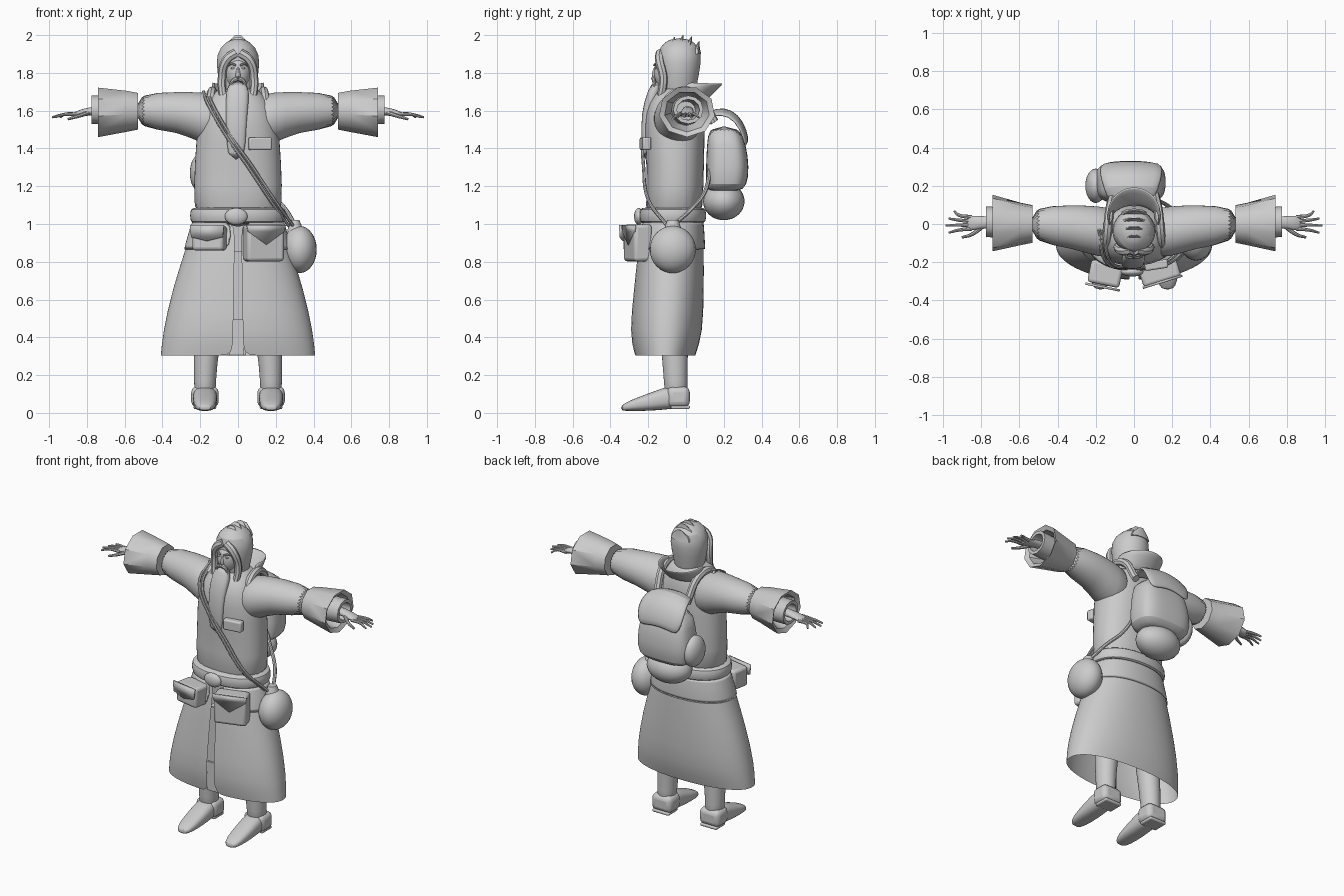
import bpy
import bmesh
from math import sin, cos, pi, copysign
from mathutils import Matrix, Vector

if "Cube" in bpy.data.objects:
    bpy.data.objects.remove(bpy.data.objects["Cube"], do_unlink=True)

grey = bpy.data.materials.new("plain grey")
grey.use_nodes = True
colour = (0.6, 0.6, 0.6, 1)
grey.diffuse_color = colour
grey.node_tree.nodes["Principled BSDF"].inputs["Base Color"].default_value = colour


def finish(obj, mirror=False, subdivide=0, thickness=0, bevel=0, angle=40):
    """Give an object its material, modifiers and shading."""
    obj.data.materials.append(grey)
    bpy.ops.object.select_all(action='DESELECT')
    obj.select_set(True)
    bpy.context.view_layer.objects.active = obj
    bpy.ops.object.shade_smooth_by_angle(angle=angle * pi / 180)
    if bevel:
        mod = obj.modifiers.new("rounded edges", 'BEVEL')
        mod.width, mod.segments = bevel, 3
    if thickness:
        obj.modifiers.new("thickness", 'SOLIDIFY').thickness = thickness
    if subdivide:
        mod = obj.modifiers.new("smooth form", 'SUBSURF')
        mod.levels = mod.render_levels = subdivide
    if mirror:
        obj.modifiers.new("both sides", 'MIRROR')
    return obj


def from_bmesh(name, bm, **options):
    bmesh.ops.recalc_face_normals(bm, faces=bm.faces)
    mesh = bpy.data.meshes.new(name)
    bm.to_mesh(mesh)
    bm.free()
    obj = bpy.data.objects.new(name, mesh)
    bpy.context.collection.objects.link(obj)
    return finish(obj, **options)


def loft(name, rings, axis="z", sides=24, power=2, gap=0, caps=True, **options):
    """Skin superellipse rings: place on axis, two centres, two radii.
    A gap leaves an opening of that half angle facing the front."""
    options.setdefault("subdivide", 1)
    bm = bmesh.new()
    loops = []
    count = sides + 1 if gap else sides
    for place, ca, cb, ra, rb in rings:
        loop = []
        for i in range(count):
            a = -pi / 2 + gap + (2 * pi - 2 * gap) * i / sides
            u = ca + ra * copysign(abs(cos(a)) ** (2 / power), cos(a))
            v = cb + rb * copysign(abs(sin(a)) ** (2 / power), sin(a))
            co = {"x": (place, u, v), "y": (u, place, v), "z": (u, v, place)}[axis]
            loop.append(bm.verts.new(co))
        loops.append(loop)
    for low, high in zip(loops, loops[1:]):
        for i in range(sides):
            j = (i + 1) % count
            bm.faces.new((low[i], low[j], high[j], high[i]))
    if caps and not gap:
        bm.faces.new(loops[0])
        bm.faces.new(loops[-1])
    return from_bmesh(name, bm, **options)


def ball(name, centre, size, **options):
    bm = bmesh.new()
    bmesh.ops.create_uvsphere(bm, u_segments=24, v_segments=16, radius=1)
    bm.transform(Matrix.Translation(centre) @ Matrix.Diagonal((*size, 1)))
    return from_bmesh(name, bm, **options)


def box(name, centre, size, turn=0, bevel=0.015, **options):
    bm = bmesh.new()
    bmesh.ops.create_cube(bm, size=1)
    bm.transform(Matrix.Translation(centre) @ Matrix.Rotation(turn, 4, 'Z')
                 @ Matrix.Diagonal((*size, 1)))
    return from_bmesh(name, bm, bevel=bevel, **options)


def tube(name, points, radius, taper=1, **options):
    """Smooth round cord through a few points."""
    curve = bpy.data.curves.new(name, 'CURVE')
    curve.dimensions = '3D'
    curve.bevel_depth, curve.bevel_resolution = radius, 2
    curve.resolution_u = 6
    curve.use_fill_caps = True
    spline = curve.splines.new('BEZIER')
    spline.bezier_points.add(len(points) - 1)
    for i, (point, co) in enumerate(zip(spline.bezier_points, points)):
        point.co = co
        point.handle_left_type = point.handle_right_type = 'AUTO'
        point.radius = 1 + (taper - 1) * i / (len(points) - 1)
    obj = bpy.data.objects.new(name, curve)
    bpy.context.collection.objects.link(obj)
    bpy.ops.object.select_all(action='DESELECT')
    obj.select_set(True)
    bpy.context.view_layer.objects.active = obj
    bpy.ops.object.convert(target='MESH')
    return finish(bpy.context.object, **options)


def flap(name, outline, centre, turn, thickness=0.012):
    """Flat plate with an outline in x and z, turned about z."""
    bm = bmesh.new()
    place = Matrix.Translation(centre) @ Matrix.Rotation(turn, 4, 'Z')
    bm.faces.new([bm.verts.new(place @ Vector((x, 0, z))) for x, z in outline])
    return from_bmesh(name, bm, thickness=thickness)


# Robe: body, split skirt, hip band, lining and belt
loft("robe_body", [(0.98, 0, -.07, .24, .16), (1.2, 0, -.055, .235, .148),
                   (1.45, 0, -.06, .225, .16), (1.6, 0, -.06, .2, .16),
                   (1.69, 0, -.05, .14, .12), (1.73, 0, -.04, .08, .08)], power=2.3)
loft("skirt", [(.305, 0, -.11, .41, .16), (.42, 0, -.105, .4, .195),
               (.65, 0, -.09, .35, .185), (.86, 0, -.08, .28, .175),
               (1, 0, -.07, .24, .16)], sides=40, power=2.2, gap=.05)
loft("hip_band", [(.86, 0, -.08, .292, .185), (1.02, 0, -.07, .245, .165)],
     power=2.2, gap=.1, thickness=.006)
box("skirt_lining", (-.008, -.235, .58), (.1, .012, .55), bevel=.002)
box("lining_hem", (-.008, -.25, .4), (.08, .012, .19), bevel=.002)
loft("belt", [(1, 0, -.07, .235, .16), (1.01, 0, -.07, .252, .175),
              (1.045, 0, -.07, .258, .18), (1.08, 0, -.07, .252, .175),
              (1.09, 0, -.07, .235, .16)], power=2.2)
ball("belt_buckle", (-.01, -.25, 1.04), (.06, .025, .045))

# Sleeves with hollow turned cuffs
loft("sleeve", [(.05, -.05, 1.54, .13, .14), (.2, -.04, 1.56, .135, .14),
                (.3, -.015, 1.595, .115, .105), (.56, 0, 1.6, .095, .095)],
     axis="x", mirror=True)
loft("cuff", [(.53, 0, 1.6, .1, .1), (.59, 0, 1.6, .112, .112),
              (.74, .005, 1.595, .15, .135), (.725, .005, 1.595, .12, .108),
              (.6, 0, 1.6, .08, .08)], axis="x", sides=9, subdivide=0, mirror=True)
loft("inner_sleeve", [(.56, 0, 1.6, .08, .08), (.775, .012, 1.605, .08, .075),
                      (.775, .012, 1.605, .06, .055), (.6, 0, 1.6, .05, .05)],
     axis="x", sides=12, subdivide=0, mirror=True)

# Hands
loft("palm", [(.65, .01, 1.6, .035, .03), (.78, .01, 1.6, .03, .022),
              (.84, .005, 1.585, .04, .02), (.88, .005, 1.575, .038, .012)],
     axis="x", sides=12, mirror=True)
fingers = {"little": (.04, .94), "ring": (.017, .97), "middle": (-.005, .985), "index": (-.027, .97)}
for finger, (y, tip) in fingers.items():
    tube(finger + "_finger", [(.85, y * .9, 1.58), (.92, y * 1.2, 1.58), (tip, y * 1.7, 1.565)],
         .011, taper=.5, mirror=True)
tube("thumb", [(.79, -.01, 1.59), (.85, -.055, 1.57), (.9, -.07, 1.555)], .013, taper=.5, mirror=True)

# Legs and boots
loft("leg", [(.07, .175, -.05, .06, .065), (.16, .175, -.055, .056, .06),
             (.32, .17, -.06, .068, .072), (.8, .13, -.07, .09, .09)], mirror=True)
loft("boot_foot", [(-.345, .175, .025, .03, .014), (-.3, .175, .038, .055, .028),
                   (-.18, .175, .06, .064, .05), (-.08, .175, .085, .066, .064),
                   (.005, .175, .08, .055, .05)], axis="y", power=2.6, mirror=True)
box("boot_heel", (.175, -.04, .085), (.145, .12, .108), bevel=.03, mirror=True)
box("boot_sole", (.175, -.03, .03), (.12, .1, .02), bevel=.008, mirror=True)

# Head, hair and face
loft("hair", [(1.6, 0, -.04, .07, .08), (1.73, 0, -.04, .096, .095),
              (1.86, 0, -.035, .122, .12), (1.94, 0, -.035, .098, .11),
              (1.985, 0, -.035, .03, .045)])
ball("face", (0, -.1, 1.8), (.067, .07, .09))
loft("nose", [(1.775, 0, -.165, .016, .015), (1.79, 0, -.168, .015, .018), (1.84, 0, -.158, .007, .01)], sides=8)
tube("hair_lock", [(.01, -.135, 1.905), (.06, -.14, 1.87), (.085, -.12, 1.77), (.075, -.14, 1.64)],
     .026, taper=.8, mirror=True)
tube("eyebrow", [(.012, -.168, 1.84), (.035, -.16, 1.848), (.052, -.14, 1.838)], .006, mirror=True)
ball("eye", (.027, -.158, 1.825), (.012, .008, .006), mirror=True)
tube("moustache", [(.003, -.172, 1.77), (.03, -.17, 1.755), (.045, -.165, 1.7)], .013, taper=.4, mirror=True)
loft("beard", [(1.76, 0, -.15, .058, .03), (1.65, -.004, -.19, .063, .035),
               (1.52, -.01, -.22, .052, .022), (1.335, -.01, -.213, .05, .015)], power=2.6, sides=20)
tufts = [(-.115, 1.925), (-.075, 1.953), (-.03, 1.962), (.015, 1.955), (.055, 1.93)]
for y, z in tufts:
    loft("hair_tuft", [(z - .03, 0, y, .07, .026), (z, 0, y + .002, .058, .016),
                       (z + .038, 0, y + .015, .015, .002)], sides=10, subdivide=0)

# Raised collar behind the neck
loft("collar", [(1.65, 0, -.01, .13, .1), (1.7, 0, .02, .125, .115), (1.75, 0, .06, .13, .13)],
     gap=1.2, thickness=.012)

# Chest pocket
box("chest_pocket", (.117, -.215, 1.425), (.122, .045, .068), turn=.15, bevel=.01)

# Belt pouches with flaps
box("right_pouch", (-.15, -.26, .925), (.17, .12, .13), turn=-.2, bevel=.018)
flap("right_pouch_flap", [(-.092, .065), (.092, .065), (.085, 0), (0, -.02), (-.085, 0)],
     (-.163, -.324, .93), -.2)
box("left_pouch", (.135, -.255, .9), (.205, .1, .195), turn=.3, bevel=.018)
flap("left_pouch_flap", [(-.108, .095), (.108, .095), (.1, .06), (0, -.01), (-.1, .06)],
     (.151, -.308, .9), .3)

# Flask and its shoulder cord
ball("flask", (.325, -.07, .865), (.092, .122, .125))
loft("flask_neck", [(.96, .305, -.07, .045, .05), (1.02, .3, -.07, .025, .03)], sides=12, subdivide=0)
for shift in (-.012, .012):
    tube("flask_cord", [(-.17 + shift, -.03, 1.7), (-.14 + shift, -.19, 1.62), (-.04 + shift, -.228, 1.45),
                        (.06 + shift, -.225, 1.31), (.18 + shift, -.2, 1.13), (.28 + shift, -.1, .99)], .009)
tube("flask_back_cord", [(.3, -.06, 1.0), (.25, .03, 1.08), (.17, .1, 1.17), (.1, .13, 1.3)], .011)

# Backpack: bag, lid, side pocket, bundle and straps
loft("backpack", [(1.17, -.02, .2, .14, .08), (1.2, -.02, .215, .185, .11), (1.3, -.02, .22, .19, .115),
                  (1.42, -.015, .215, .17, .105), (1.52, -.015, .2, .15, .08)], power=3.2)
ball("backpack_side_pocket", (-.2, .2, 1.27), (.055, .09, .1))
ball("backpack_bundle", (-.02, .2, 1.12), (.15, .11, .1))
lid = bmesh.new()
rows = []
for y, z, half in [(.12, 1.6, .12), (.2, 1.625, .15), (.28, 1.585, .17), (.325, 1.5, .17), (.335, 1.43, .14)]:
    rows.append([lid.verts.new((half * s - .015, y - .012 * s * s, z - .03 * s * s))
                 for s in (-1, -.5, 0, .5, 1)])
for low, high in zip(rows, rows[1:]):
    for i in range(len(low) - 1):
        lid.faces.new((low[i], low[i + 1], high[i + 1], high[i]))
from_bmesh("backpack_lid", lid, thickness=.02, subdivide=1)
tube("backpack_strap", [(.15, -.14, 1.58), (.14, -.06, 1.69), (.13, .05, 1.69), (.11, .15, 1.54)], .024, mirror=True)
